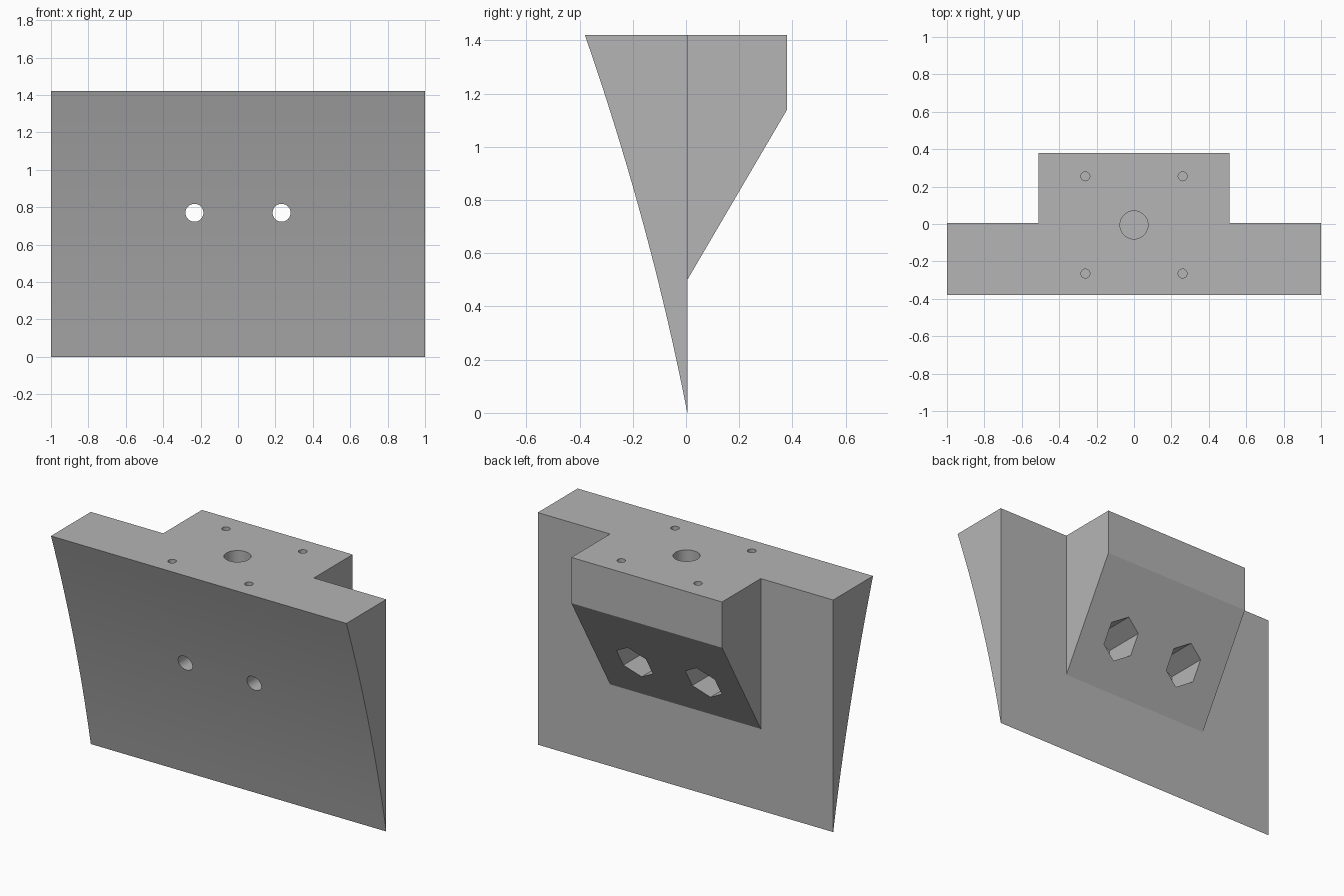
import bpy, bmesh, math
from mathutils import Matrix, Vector

cube = bpy.data.objects.get("Cube")
if cube:
    bpy.data.objects.remove(cube, do_unlink=True)

TOP = 1.42      # height of the mounting face
BACK = 0.005    # plane of the blade's flat back
DEPTH = 0.38    # half of the overall depth

grey = bpy.data.materials.new("plain_grey")
grey.use_nodes = True
color = (0.46, 0.46, 0.46, 1)
grey.diffuse_color = color
grey.node_tree.nodes["Principled BSDF"].inputs["Base Color"].default_value = color


def add_object(name, bm):
    bmesh.ops.recalc_face_normals(bm, faces=bm.faces[:])
    mesh = bpy.data.meshes.new(name)
    bm.to_mesh(mesh)
    bm.free()
    mesh.materials.append(grey)
    obj = bpy.data.objects.new(name, mesh)
    bpy.context.collection.objects.link(obj)
    return obj


def extrude_profile(name, profile, half_width):
    """Extrude a (y, z) outline along x, centred."""
    bm = bmesh.new()
    face = bm.faces.new([bm.verts.new((-half_width, y, z)) for y, z in profile])
    new = bmesh.ops.extrude_face_region(bm, geom=[face])["geom"]
    verts = [v for v in new if isinstance(v, bmesh.types.BMVert)]
    bmesh.ops.translate(bm, verts=verts, vec=(2 * half_width, 0, 0))
    return add_object(name, bm)


def prism(name, start, end, radius, sides):
    """Round or polygonal bar between two points, used as a cutter."""
    start, end = Vector(start), Vector(end)
    axis = end - start
    turn = axis.to_track_quat("Z", "Y").to_matrix().to_4x4()
    bm = bmesh.new()
    bmesh.ops.create_cone(bm, cap_ends=True, segments=sides, radius1=radius,
                          radius2=radius, depth=axis.length,
                          matrix=Matrix.Translation((start + end) / 2) @ turn)
    obj = add_object(name, bm)
    obj.hide_render = True
    return obj


def combine(target, other, operation):
    mod = target.modifiers.new(operation.lower(), "BOOLEAN")
    mod.operation = operation
    mod.solver = "EXACT"
    mod.object = other
    bpy.context.view_layer.objects.active = target
    bpy.ops.object.modifier_apply(modifier=mod.name)
    bpy.data.objects.remove(other, do_unlink=True)


# Wedge blade with a gently hollow front
steps = 20
front = []
for i in range(steps + 1):
    t = i / steps
    front.append((BACK - (DEPTH + BACK) * t + 0.108 * t * (1 - t), TOP * t))
body = extrude_profile("wedge_blade_mount", front + [(BACK, TOP)], 1.0)

# Rear mounting block with a sloped underside
block = extrude_profile("rear_block", [
    (-0.06, TOP), (DEPTH, TOP), (DEPTH, 1.14), (BACK, 0.5), (-0.06, 0.5)], 0.51)
combine(body, block, "UNION")

# Blind holes in the top: one large centre bore and four screw holes
combine(body, prism("centre_bore", (0, -0.005, TOP - 0.35), (0, -0.005, TOP + 0.1),
                    0.075, 40), "DIFFERENCE")
for x in (-0.26, 0.26):
    for y in (-0.265, 0.255):
        combine(body, prism("screw_hole", (x, y, TOP - 0.2), (x, y, TOP + 0.1),
                            0.024, 24), "DIFFERENCE")

# Bolt holes through the blade, with hexagonal nut pockets from behind
for x in (-0.233, 0.233):
    combine(body, prism("bolt_hole", (x, -0.5, 0.77), (x, 0.5, 0.77), 0.048, 32),
            "DIFFERENCE")
    combine(body, prism("nut_pocket", (x, -0.06, 0.77), (x, 0.5, 0.77), 0.115, 6),
            "DIFFERENCE")

# Smooth the hollow front and bores, keep the edges crisp
bpy.ops.object.select_all(action="DESELECT")
body.select_set(True)
bpy.context.view_layer.objects.active = body
bpy.ops.object.shade_smooth_by_angle(angle=math.radians(25))
